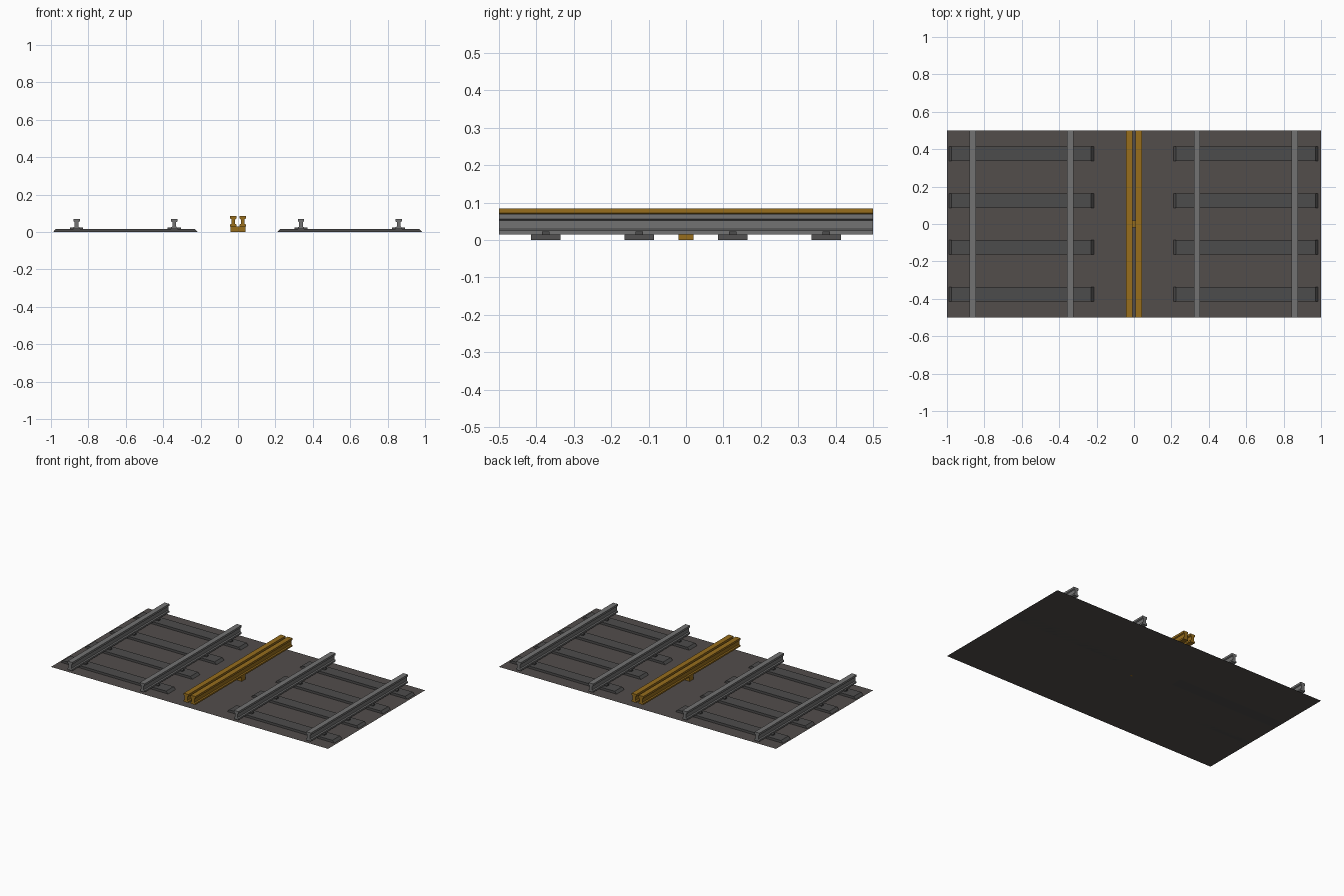
import bpy

if "Cube" in bpy.data.objects:
    bpy.data.objects.remove(bpy.data.objects["Cube"])


def material(name, rgb):
    m = bpy.data.materials.new(name)
    m.diffuse_color = (*rgb, 1)
    m.use_nodes = True
    m.node_tree.nodes["Principled BSDF"].inputs["Base Color"].default_value = m.diffuse_color
    return m


GRAVEL = material("dark ground", (0.085, 0.075, 0.071))
SLEEPER = material("sleeper grey", (0.073, 0.072, 0.072))
STEEL = material("rail grey", (0.17, 0.17, 0.17))
BRASS = material("ochre", (0.31, 0.155, 0.012))


def make(name, verts, faces, mat):
    me = bpy.data.meshes.new(name)
    me.from_pydata(verts, [], faces)
    me.materials.append(mat)
    ob = bpy.data.objects.new(name, me)
    bpy.context.collection.objects.link(ob)
    return ob


def extrude_y(name, profile, y0, y1, mat):
    """Extrude an x-z outline (counter-clockwise from the front) along y."""
    n = len(profile)
    verts = [(x, y, z) for y in (y0, y1) for x, z in profile]
    faces = [tuple(range(n)), tuple(reversed(range(n, 2 * n)))]
    faces += [(i, i + n, (i + 1) % n + n, (i + 1) % n) for i in range(n)]
    return make(name, verts, faces, mat)


# Rail section: foot, web and head, mirrored about its centre
HALF = [(0.017, 0), (0.017, 0.010), (0.010, 0.014),
        (0.010, 0.038), (0.017, 0.042), (0.017, 0.055)]
RAIL = HALF + [(-x, z) for x, z in reversed(HALF)]


def rail(name, x, z, mat):
    extrude_y(name, [(x + px, z + pz) for px, pz in RAIL], -0.5, 0.5, mat)


# Ground sheet
make("ground_sheet", [(-1, -0.5, 0), (1, -0.5, 0), (1, 0.5, 0), (-1, 0.5, 0)],
     [(0, 1, 2, 3)], GRAVEL)

# Running rails and centre pair
RAIL_X = (-0.863, -0.341, 0.337, 0.859)
for x in RAIL_X:
    rail("running_rail", x, 0.015, STEEL)
for x in (-0.025, 0.025):
    rail("centre_rail", x, 0.030, BRASS)

# Centre rail support
extrude_y("centre_support", [(-0.041, 0), (0.041, 0), (0.041, 0.03), (-0.041, 0.03)],
          -0.02, 0.02, BRASS)

# Sleepers with sloped ends, and rail plates on each
for y in (-0.375, -0.125, 0.125, 0.375):
    for cx in (-0.602, 0.598):
        extrude_y("sleeper", [(cx - 0.387, 0), (cx + 0.387, 0),
                              (cx + 0.373, 0.015), (cx - 0.373, 0.015)],
                  y - 0.039, y + 0.039, SLEEPER)
    for x in RAIL_X:
        extrude_y("rail_plate", [(x - 0.035, 0.014), (x + 0.035, 0.014),
                                 (x + 0.035, 0.023), (x - 0.035, 0.023)],
                  y - 0.01, y + 0.01, SLEEPER)
